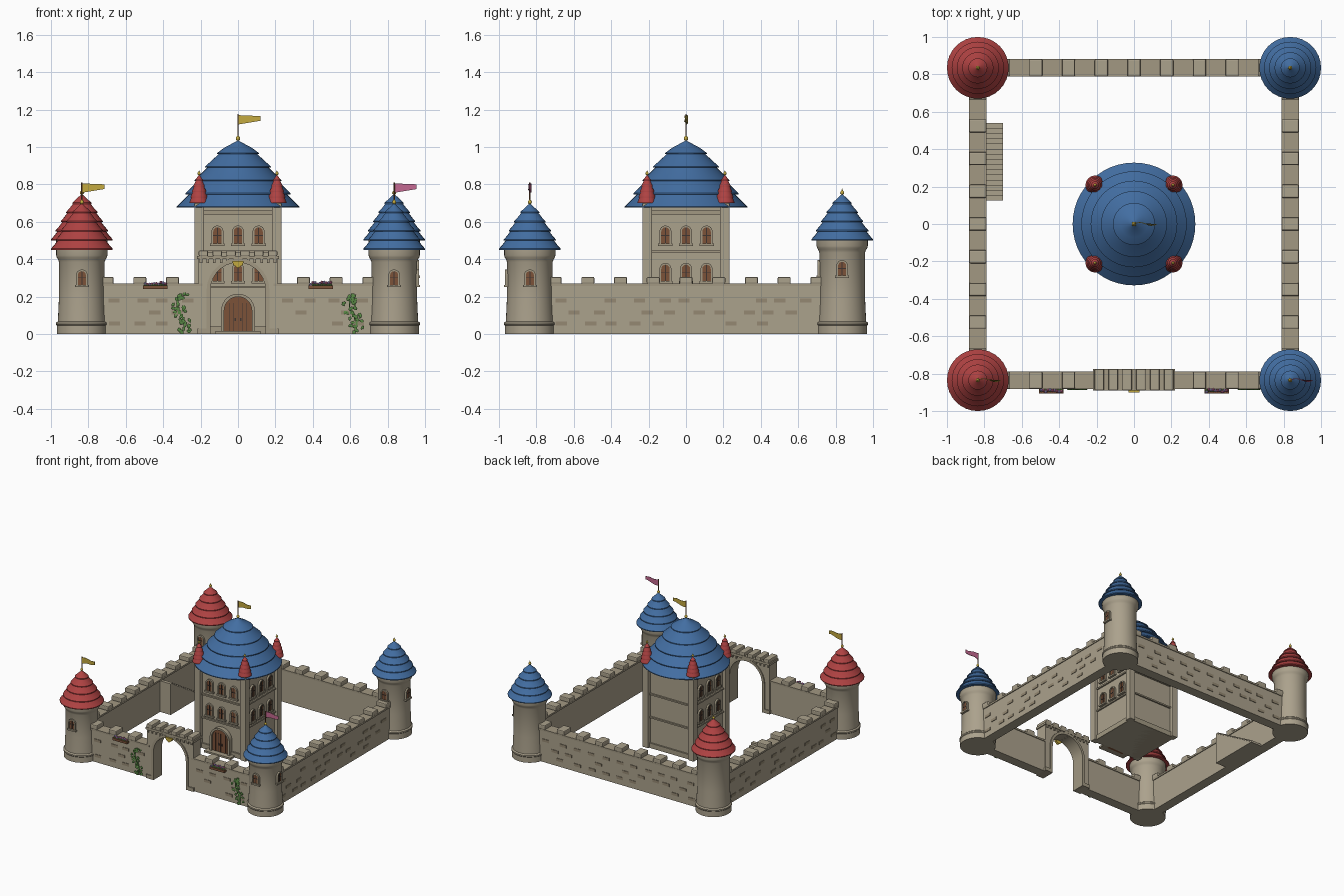
import bpy, bmesh, math, random
from mathutils import Matrix, Vector

if "Cube" in bpy.data.objects:
    bpy.data.objects.remove(bpy.data.objects["Cube"])
random.seed(4)
I = Matrix.Identity(4)


def material(name, c):
    m = bpy.data.materials.new(name)
    m.diffuse_color = (*c, 1)
    m.use_nodes = True
    m.node_tree.nodes["Principled BSDF"].inputs["Base Color"].default_value = m.diffuse_color
    return m


STONE = material("stone", (.41, .36, .265))
TRIM = material("trim", (.36, .315, .225))
BRICK = material("brick", (.30, .25, .17))
BLUE = material("blue_tiles", (.055, .155, .36))
RED = material("red_tiles", (.43, .055, .055))
WOOD = material("wood", (.20, .085, .04))
DARK = material("dark", (.05, .035, .03))
GOLD = material("gold", (.55, .40, .05))
PINK = material("pink", (.55, .14, .28))
LILAC = material("lilac", (.40, .30, .65))
GREEN = material("green", (.10, .25, .06))


def finish(name, bm, mat, smooth=True, bevel=0):
    bmesh.ops.recalc_face_normals(bm, faces=bm.faces)
    if smooth:
        for f in bm.faces:
            f.smooth = True
        for e in bm.edges:
            e.smooth = e.calc_face_angle(3) < .6
    me = bpy.data.meshes.new(name)
    bm.to_mesh(me)
    bm.free()
    me.materials.append(mat)
    ob = bpy.data.objects.new(name, me)
    bpy.context.collection.objects.link(ob)
    if bevel:
        b = ob.modifiers.new("bevel", 'BEVEL')
        b.width, b.segments = bevel, 2
    return ob


def box(bm, x0, x1, y0, y1, z0, z1, M=I):
    S = Matrix.Diagonal((x1 - x0, y1 - y0, z1 - z0, 1))
    T = Matrix.Translation(((x0 + x1) / 2, (y0 + y1) / 2, (z0 + z1) / 2))
    bmesh.ops.create_cube(bm, size=1, matrix=M @ T @ S)


def lathe(bm, prof, x=0, y=0, n=32):
    rings = [[bm.verts.new((x + max(r, 1e-5) * math.cos(k * math.tau / n),
                            y + max(r, 1e-5) * math.sin(k * math.tau / n), z)) for k in range(n)] for r, z in prof]
    for a, b in zip(rings, rings[1:]):
        for k in range(n):
            j = (k + 1) % n
            bm.faces.new((a[k], a[j], b[j], b[k]))
    bmesh.ops.remove_doubles(bm, verts=rings[0] + rings[-1], dist=1e-4)


def prism(bm, pts, y0, y1, M=I):
    a, b = [[bm.verts.new(M @ Vector((x, y, z))) for x, z in pts] for y in (y0, y1)]
    bm.faces.new(a)
    bm.faces.new(b[::-1])
    for k in range(len(pts)):
        j = (k + 1) % len(pts)
        bm.faces.new((a[k], b[k], b[j], a[j]))


def arch(w, h, z=0, n=14):
    arc = [(w * math.cos(math.pi * (1 - k / n)), h - w + w * math.sin(math.pi * k / n)) for k in range(n + 1)]
    return [(-w, z)] + arc + [(w, z)]


def roof(name, mat, x, y, r, z0, z1, tiers, power, n=32):
    R = lambda t: r * (1 - t) ** power
    prof = [(0, z0 + .004), (r * .97, z0)]
    for i in range(tiers):
        t0, t1 = i / tiers * .98, (i + 1) / tiers * .98
        z = lambda t: z0 + (z1 - z0) * t
        tm = (t0 + t1) / 2
        prof += [(R(t0), z(t0)), (R(t0), z(t0) + .006), (R(tm) * .975, z(tm)),
                 (R(t1) * .93 if i < tiers - 1 else .004, z(t1))]
    bm = bmesh.new()
    lathe(bm, prof + [(0, z1)], x, y, n)
    finish(name, bm, mat)


def finial(bm, x, y, z, r):
    lathe(bm, [(0, z - r)] + [(r * math.sin(a * math.pi / 6), z - r * math.cos(a * math.pi / 6)) for a in range(1, 6)]
          + [(r * .3, z + r * 1.3), (0, z + r * 2.2)], x, y, 12)


def flag(name, mat, x, y, z0, z1):
    bm = bmesh.new()
    lathe(bm, [(0, z0), (.004, z0), (.004, z1 + .005), (0, z1 + .005)], x, y, 8)
    finish(name + "_pole", bm, WOOD)
    bm = bmesh.new()
    top = [(.12 * k / 8, z1 - .005 * k / 8) for k in range(9)]
    bot = [(.12 * k / 8, z1 - .05 + .02 * k / 8) for k in range(9)]
    prism(bm, top + bot[::-1], -.002, .002, Matrix.Translation((x, y, 0)))
    for v in bm.verts:
        v.co.y += .008 * math.sin((v.co.x - x) * 50)
    finish(name, bm, mat, False)


frames, panes, bars, knobs = [bmesh.new() for _ in range(4)]


def window(x, y, z, ang, w=.032, h=.1):
    M = Matrix.Translation((x, y, z)) @ Matrix.Rotation(math.radians(ang), 4, 'Z')
    prism(frames, arch(w, h, n=8) + arch(w * .7, h - w * .3, n=8)[::-1], -.014, .012, M)
    box(frames, -w * 1.2, w * 1.2, -.018, .012, -.01, .003, M)
    prism(panes, arch(w * .7, h - w * .3, n=8), -.007, .01, M)
    box(bars, -.0025, .0025, -.01, 0, 0, h - w * .3, M)
    box(bars, -w * .7, w * .7, -.01, 0, h * .45, h * .5, M)


# corner towers with tiled roofs
for sx in (-1, 1):
    for sy in (-1, 1):
        x, y, up = sx * .835, sy * .835, .05 * (sy > 0)
        tag = ("back" if sy > 0 else "front") + ("_right" if sx > 0 else "_left")
        bm = bmesh.new()
        lathe(bm, [(0, 0), (.134, 0), (.134, .045), (.138, .05), (.138, .06), (.128, .068), (.122, .2),
                   (.122, .385 + up), (.128, .40 + up), (.134, .41 + up), (.137, .42 + up), (.137, .455 + up),
                   (0, .455 + up)], x, y, 40)
        finish("tower_" + tag, bm, STONE)
        roof("tower_roof_" + tag, BLUE if sx > 0 else RED, x, y, .165, .45 + up, .70 + up, 5, .77)
        finial(knobs, x, y, .705 + up, .011)
        window(x, y - .119, .26 + up, 0, .031, .085)
        if sx > 0:
            window(x + .119, y, .26 + up, 90, .031, .085)
flag("flag_left", GOLD, -.835, -.835, .70, .805)
flag("flag_right", PINK, .835, -.835, .70, .805)

# curtain walls, copings, merlons and raised bricks
wall, cope, merlon, brick = [bmesh.new() for _ in range(4)]
for side, ang in enumerate((0, 90, 180, 270)):
    M = Matrix.Rotation(math.radians(ang), 4, 'Z')
    for a, b in ([(-.76, -.19), (.19, .76)] if side == 0 else [(-.76, .76)]):
        box(wall, a, b, -.875, -.795, 0, .258, M)
        box(cope, a, b, -.881, -.789, .256, .27, M)
    for k in range(-4, 5):
        if side or abs(k) > 1:
            box(merlon, k * .175 - .035, k * .175 + .035, -.882, -.788, .268, .305, M)
    for row, z in enumerate((.055, .115, .18)):
        for k in range(-5, 6):
            x = k * .13 + (row % 2) * .06 + random.uniform(-.02, .02)
            if random.random() < .8 and abs(x) < .68 and (side or abs(x) > .25):
                box(brick, x - .03, x + .03, -.879, -.87, z - .011, z + .011, M)
finish("curtain_walls", wall, STONE, False)
finish("wall_coping", cope, TRIM, False)
finish("wall_merlons", merlon, STONE, False, .007)
finish("raised_bricks", brick, BRICK, False)

# gate arch with trim, plinths, corbels and battlements
bm = bmesh.new()
prism(bm, [(-.21, 0), (-.21, .405), (.21, .405), (.21, 0)] + arch(.15, .385)[::-1], -.88, -.785)
finish("gate_arch", bm, STONE)
bm = bmesh.new()
prism(bm, arch(.168, .402) + arch(.147, .382)[::-1], -.888, -.777)
box(bm, -.218, .218, -.89, -.775, .40, .418)
for k in range(12):
    x = -.198 + k * .036
    box(bm, x - .007, x + .007, -.889, -.776, .38, .402)
for s in (-1, 1):
    box(bm, s * .182 - .034, s * .182 + .034, -.888, -.777, 0, .03)
finish("gate_trim", bm, TRIM)
bm = bmesh.new()
for k in range(6):
    x = -.185 + k * .074
    box(bm, x - .025, x + .025, -.89, -.775, .416, .446)
finish("gate_merlons", bm, STONE, False, .006)
bm = bmesh.new()
prism(bm, [(-.03, .39), (.03, .39), (.026, .37), (0, .352), (-.026, .37)], -.90, -.88)
finish("gate_shield", bm, GOLD, False)

# keep body, corner piers and bands
bm = bmesh.new()
box(bm, -.205, .205, -.205, .205, 0, .685)
finish("keep", bm, STONE, False)
bm = bmesh.new()
for sx in (-1, 1):
    for sy in (-1, 1):
        box(bm, sx * .207 - .026, sx * .207 + .026, sy * .207 - .026, sy * .207 + .026, 0, .70)
finish("keep_corner_piers", bm, STONE, False, .005)
bm = bmesh.new()
for z, h in ((.0, .04), (.245, .012), (.435, .012), (.64, .02)):
    box(bm, -.217, .217, -.217, .217, z, z + h)
finish("keep_bands", bm, TRIM, False)
roof("keep_roof", BLUE, 0, 0, .328, .675, 1.04, 5, .70, 48)
finial(knobs, 0, 0, 1.045, .012)
flag("flag_keep", GOLD, 0, 0, 1.04, 1.17)
for sx in (-1, 1):
    for sy in (-1, 1):
        roof("turret_roof", RED, sx * .208, sy * .208, .051, .70, .85, 5, .6, 24)
        finial(knobs, sx * .208, sy * .208, .858, .009)

# keep windows on front and both sides
for z in (.28, .48):
    for k in (-.11, 0, .11):
        window(k, -.205, z, 0)
        window(.205, k, z, 90)
        window(-.205, k, z, -90)
finish("window_frames", frames, TRIM)
finish("window_panes", panes, WOOD, False)
finish("window_bars", bars, DARK, False)
finish("finials", knobs, GOLD)

# keep door with frame, planks and handles
bm = bmesh.new()
prism(bm, arch(.09, .215) + arch(.074, .199)[::-1], -.24, -.2)
box(bm, -.12, .12, -.27, -.2, 0, .015)
finish("door_frame", bm, TRIM)
bm = bmesh.new()
prism(bm, arch(.074, .199), -.225, -.2)
finish("door", bm, WOOD)
bm = bmesh.new()
for x in (-.045, -.022, 0, .022, .045):
    box(bm, x - .0012, x + .0012, -.2265, -.22, .015, .165)
for s in (-1, 1):
    box(bm, s * .014 - .004, s * .014 + .004, -.232, -.22, .07, .085)
finish("door_details", bm, DARK, False)

# stairs up to the left wall walk
bm = bmesh.new()
N = 15
for k in range(N):
    y = .54 - k * .415 / N
    box(bm, -.797, -.70, y - .415 / N, y, 0, .255 * (k + 1) / N)
finish("wall_stairs", bm, STONE, False)

# flower boxes
tub, leaf = bmesh.new(), bmesh.new()
blooms = {"pink": (bmesh.new(), PINK), "lilac": (bmesh.new(), LILAC)}
for s in (-1, 1):
    box(tub, s * .442 - .066, s * .442 + .066, -.907, -.875, .24, .258)
    for k in range(10):
        p = (s * .442 - .054 + k * .012, -.892 + random.uniform(-.007, .007), .267 + random.uniform(-.003, .01))
        bm = blooms["pink" if k % 2 else "lilac"][0]
        bmesh.ops.create_icosphere(bm, subdivisions=1, radius=.009, matrix=Matrix.Translation(p))
        bmesh.ops.create_icosphere(leaf, subdivisions=1, radius=.009, matrix=Matrix.Translation((p[0], -.89, .26)))
finish("flower_boxes", tub, WOOD, False)
for n, (bm, m) in blooms.items():
    finish("flowers_" + n, bm, m)

# climbing vines
stem = bmesh.new()
for x0 in (-.305, .615):
    wave = lambda z: x0 + .02 * math.sin(z * 30)
    for k in range(12):
        z = k * .018
        box(stem, min(wave(z), wave(z + .018)) - .003, max(wave(z), wave(z + .018)) + .003, -.884, -.875, z, z + .018)
    for k in range(34):
        z = random.uniform(.01, .215)
        M = (Matrix.Translation((wave(z) + random.uniform(-.035, .035), -.884, z))
             @ Matrix.Rotation(random.uniform(0, 3), 4, 'Y') @ Matrix.Diagonal((1, .35, .65, 1)))
        bmesh.ops.create_icosphere(leaf, subdivisions=1, radius=.013, matrix=M)
finish("vine_stems", stem, GREEN, False)
finish("leaves", leaf, GREEN)
